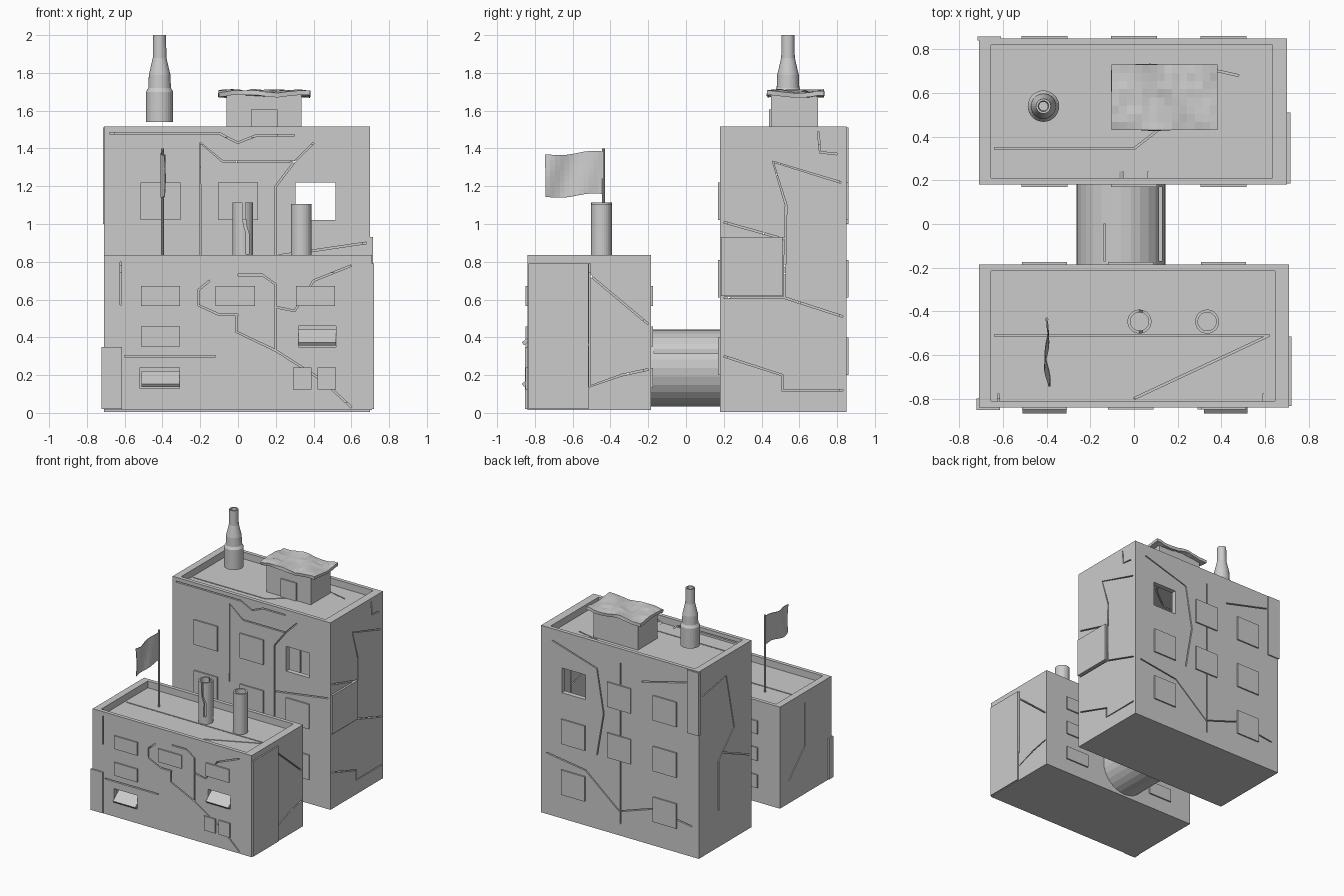
import bpy, bmesh, math, random
from mathutils import Vector, Matrix

random.seed(4)
if "Cube" in bpy.data.objects:
    bpy.data.objects.remove(bpy.data.objects["Cube"])

concrete = bpy.data.materials.new("concrete_grey")
concrete.use_nodes = True
GREY = (0.6, 0.6, 0.6, 1)
concrete.diffuse_color = GREY
concrete.node_tree.nodes["Principled BSDF"].inputs["Base Color"].default_value = GREY


def finish(name, bm):
    bmesh.ops.recalc_face_normals(bm, faces=bm.faces)
    me = bpy.data.meshes.new(name)
    bm.to_mesh(me)
    bm.free()
    me.materials.append(concrete)
    ob = bpy.data.objects.new(name, me)
    bpy.context.collection.objects.link(ob)
    return ob


def add_box(bm, x, y, z, tilt=0.0):
    size = Matrix.Diagonal((x[1] - x[0], y[1] - y[0], z[1] - z[0], 1))
    mid = Vector((sum(x) / 2, sum(y) / 2, sum(z) / 2))
    m = Matrix.Translation(mid) @ Matrix.Rotation(tilt, 4, 'X') @ size
    bmesh.ops.create_cube(bm, size=1, matrix=m)


def box(name, *ranges, tilt=0.0):
    bm = bmesh.new()
    add_box(bm, *ranges, tilt=tilt)
    return finish(name, bm)


def bake(ob):
    """Replace the mesh with its modified result."""
    dg = bpy.context.evaluated_depsgraph_get()
    me = bpy.data.meshes.new_from_object(ob.evaluated_get(dg))
    ob.modifiers.clear()
    ob.data = me


def cut(ob, bm):
    cutter = finish("cutter", bm)
    cutter.hide_render = True
    mod = ob.modifiers.new("cut", 'BOOLEAN')
    mod.operation, mod.object, mod.solver = 'DIFFERENCE', cutter, 'EXACT'
    mod.use_self = True
    bake(ob)
    bpy.data.objects.remove(cutter)


def add_crack(bm, points, place, width=0.009, depth=0.06):
    """Mitred ribbon through a wall; place maps (u, v, depth) to space."""
    pts = [Vector(p) for p in points]
    rings = []
    for i, p in enumerate(pts):
        a = (p - pts[i - 1]).normalized() if i else Vector((0, 0))
        b = (pts[i + 1] - p).normalized() if i < len(pts) - 1 else Vector((0, 0))
        t = (a + b).normalized()
        n = Vector((-t.y, t.x)) * width / 2
        corners = ((p + n, -0.03), (p - n, -0.03), (p - n, depth), (p + n, depth))
        rings.append([bm.verts.new(place(c.x, c.y, d)) for c, d in corners])
    for r, s in zip(rings, rings[1:]):
        for k in range(4):
            bm.faces.new((r[k], r[(k + 1) % 4], s[(k + 1) % 4], s[k]))
    bm.faces.new(rings[0])
    bm.faces.new(rings[-1])


def lathe(name, profile, x, y, sides=28):
    bm = bmesh.new()
    rings = [[bm.verts.new((x + r * math.cos(a), y + r * math.sin(a), z))
              for a in (math.tau * i / sides for i in range(sides))] for r, z in profile]
    for a, b in zip(rings, rings[1:] + rings[:1]):
        for i in range(sides):
            j = (i + 1) % sides
            bm.faces.new((a[i], a[j], b[j], b[i]))
    return finish(name, bm)


def building(name, x, y, z, holes, cracks):
    """Hollow block with sunken roof, broken window openings and cracks."""
    ob = box(name, x, y, z)
    bm = bmesh.new()
    add_box(bm, (x[0] + .055, x[1] - .065), (y[0] + .03, y[1] - .03), (z[1] - .055, z[1] + .1))
    add_box(bm, (x[0] + .04, x[1] - .04), (y[0] + .04, y[1] - .04), (z[0] + .04, z[1] - .095))
    cut(ob, bm)
    place = {
        "front": lambda u, v, d: (u, y[0] + d, v),
        "back": lambda u, v, d: (u, y[1] - d, v),
        "left": lambda u, v, d: (x[1] - d, u, v),
        "right": lambda u, v, d: (x[0] + d, u, v),
        "roof": lambda u, v, d: (u, v, z[1] - .055 - d),
    }
    bm = bmesh.new()
    for h in holes:
        add_box(bm, *h)
    for face, points in cracks:
        add_crack(bm, points, place[face])
    cut(ob, bm)
    return ob


# Front block
FX, FY, FZ = (-.71, .71), (-.84, -.185), (.015, .835)
low_left = ((-.52, -.31), (-.9, -.78), (.13, .24))
mid_right = ((.32, .52), (-.9, -.78), (.35, .46))
building("front_block", FX, FY, FZ, [low_left, mid_right], [
    ("front", [(-.62, .8), (-.62, .57)]),
    ("front", [(-.6, .3), (-.12, .3)]),
    ("front", [(-.15, .7), (-.21, .65), (-.21, .57), (-.1, .52), (0, .52)]),
    ("front", [(0, .73), (.13, .73), (.2, .68), (.2, .33)]),
    ("front", [(-.01, .52), (-.01, .43), (.2, .33), (.45, .17), (.6, .03)]),
    ("front", [(.2, .56), (.3, .54), (.4, .7), (.6, .78)]),
    ("left", [(-.51, .79), (-.51, .14), (-.34, .2), (-.2, .23)]),
    ("left", [(-.51, .73), (-.2, .47)]),
    ("left", [(-.82, .56), (-.51, .36)]),
    ("right", [(-.5, .75), (-.5, .4), (-.3, .2)]),
    ("roof", [(-.64, -.51), (.62, -.51)]),
    ("roof", [(0, -.8), (.62, -.51)]),
])

# Rear block
BX, BY, BZ = (-.71, .70), (.18, .85), (.005, 1.515)
open_pane = ((.305, .515), (.1, .95), (1.02, 1.22))
building("rear_block", BX, BY, BZ, [open_pane], [
    ("front", [(-.68, 1.48), (-.1, 1.48), (0, 1.43), (.1, 1.47), (.3, 1.47)]),
    ("front", [(-.2, .8), (-.2, 1.43), (-.08, 1.33), (.3, 1.33), (.4, 1.43)]),
    ("front", [(.2, .5), (.2, 1.2), (.3, 1.33)]),
    ("front", [(.2, .83), (.68, .9)]),
    ("left", [(.82, 1.22), (.46, 1.33), (.53, 1.1), (.52, .61)]),
    ("left", [(.2, 1.01), (.52, .92)]),
    ("left", [(.2, .61), (.52, .61), (.83, .51)]),
    ("left", [(.2, .3), (.51, .2), (.51, .12), (.83, .12)]),
    ("left", [(.7, 1.49), (.71, 1.38), (.8, 1.37)]),
    ("back", [(-.01, 1.4), (-.01, .1)]),
    ("back", [(.65, .5), (.3, .45), (0, .2), (-.3, .3), (-.65, .25)]),
    ("back", [(.2, .6), (.14, .95), (.2, 1.3), (.6, 1.42)]),
    ("back", [(-.2, 1.3), (-.6, 1.4)]),
    ("right", [(.8, 1.3), (.5, 1.35), (.4, .9), (.6, .7), (.6, .3)]),
    ("right", [(.2, .6), (.55, .75)]),
    ("roof", [(-.64, .345), (0, .345), (.2, .5), (.3, .72), (.48, .68)]),
])

# Window panes standing just proud of the walls
OUT = .011
for side, y in (("front", BY[0]), ("back", BY[1])):
    for x in (-.41, 0, .41):
        for z in (.3, .71, 1.12):
            if (x == 0 and z == .3) or (x == .41 and z == 1.12):
                continue
            box(f"rear_block_{side}_window", (x - .105, x + .105), (y - OUT, y + OUT), (z - .1, z + .1))
for side, y in (("front", FY[0]), ("back", FY[1])):
    for x in (-.41, -.015, .41):
        for z in (.185, .405, .62):
            broken = side == "front" and (x, z) in ((-.41, .185), (.41, .405), (.41, .185))
            if broken or (x == -.015 and z < .6):
                continue
            box(f"front_block_{side}_window", (x - .104, x + .104), (y - OUT, y + OUT), (z - .053, z + .053))
for x in (.34, .47):
    box("split_window", (x - .05, x + .05), (FY[0] - OUT, FY[0] + OUT), (.125, .24))
for x, z in ((-.41, .18), (.42, .4)):
    box("fallen_pane", (x - .1, x + .1), (FY[0] + .01, FY[0] + .03), (z - .055, z + .055), tilt=-.9)

# Wall slabs that have shifted outward
box("corner_slab", (-.722, -.615), (-.852, -.8), (.02, .35))
box("front_side_slab", (.70, .721), (-.835, -.515), (.02, .79))
box("rear_side_slab", (.69, .716), (.185, .51), (.62, .93))
box("rear_corner_slab", (-.716, -.61), (.84, .86), (1.0, 1.51))

# Round duct joining the blocks
bm = bmesh.new()
bmesh.ops.create_cone(bm, cap_ends=True, segments=28, radius1=.204, radius2=.204, depth=.4,
                      matrix=Matrix.Translation((-.06, 0, .237)) @ Matrix.Rotation(math.pi / 2, 4, 'X'))
duct = finish("connecting_duct", bm)
bm = bmesh.new()
add_box(bm, (.115, .128), (-.17, .17), (.25, .5))
add_box(bm, (-.14, -.13), (-.17, 0), (.38, .5))
cut(duct, bm)

# Tall stepped chimney
lathe("tall_chimney", [(.02, 1.54), (.072, 1.54), (.072, 1.7), (.06, 1.72), (.057, 1.79),
                       (.036, 1.88), (.034, 2.0), (.024, 2.0), (.02, 1.8)], -.415, .54)

# Short open vents on the front roof
def vent(name, x, top):
    return lathe(name, [(.055, .775), (.055, top), (.042, top), (.042, .775)], x, -.447)

vent("right_vent", .335, 1.105)
split_vent = vent("split_vent", .025, 1.115)
bm = bmesh.new()
add_crack(bm, [(.03, 1.14), (.035, 1.0), (.05, .95), (.05, .84)],
          lambda u, v, d: (u, -.53 + d, v), width=.014, depth=.2)
cut(split_vent, bm)

# Roof hut with door and a buckled roof sheet
box("roof_hut", (-.06, .335), (.45, .70), (1.45, 1.69))
box("hut_door", (.07, .21), (.44, .46), (1.455, 1.605))
bm = bmesh.new()
bmesh.ops.create_grid(bm, x_segments=14, y_segments=8, size=.5)
for v in bm.verts:
    wave = .008 * math.sin(9 * v.co.x + 5 * v.co.y) + random.uniform(-.004, .004)
    v.co = (.14 + v.co.x * .485, .58 + v.co.y * .3, 1.703 + wave)
sheet = finish("hut_roof", bm)
sheet.modifiers.new("thickness", 'SOLIDIFY').thickness = .024
bake(sheet)

# Flag and pole
lathe("flagpole", [(.001, .775), (.008, .775), (.008, 1.4), (.001, 1.4)], -.4, -.437, 10)
bm = bmesh.new()
bmesh.ops.create_grid(bm, x_segments=12, y_segments=8, size=.5)
for v in bm.verts:
    s, t = .5 - v.co.x, v.co.y
    v.co = (-.4 + .014 * math.sin(8 * s + 2 * t) * s ** .5 if s > 0 else -.4,
            -.44 - .305 * s, 1.272 + .225 * t - .02 * s + .006 * math.sin(7 * s))
flag = finish("flag", bm)
flag.modifiers.new("thickness", 'SOLIDIFY').thickness = .004
bake(flag)
